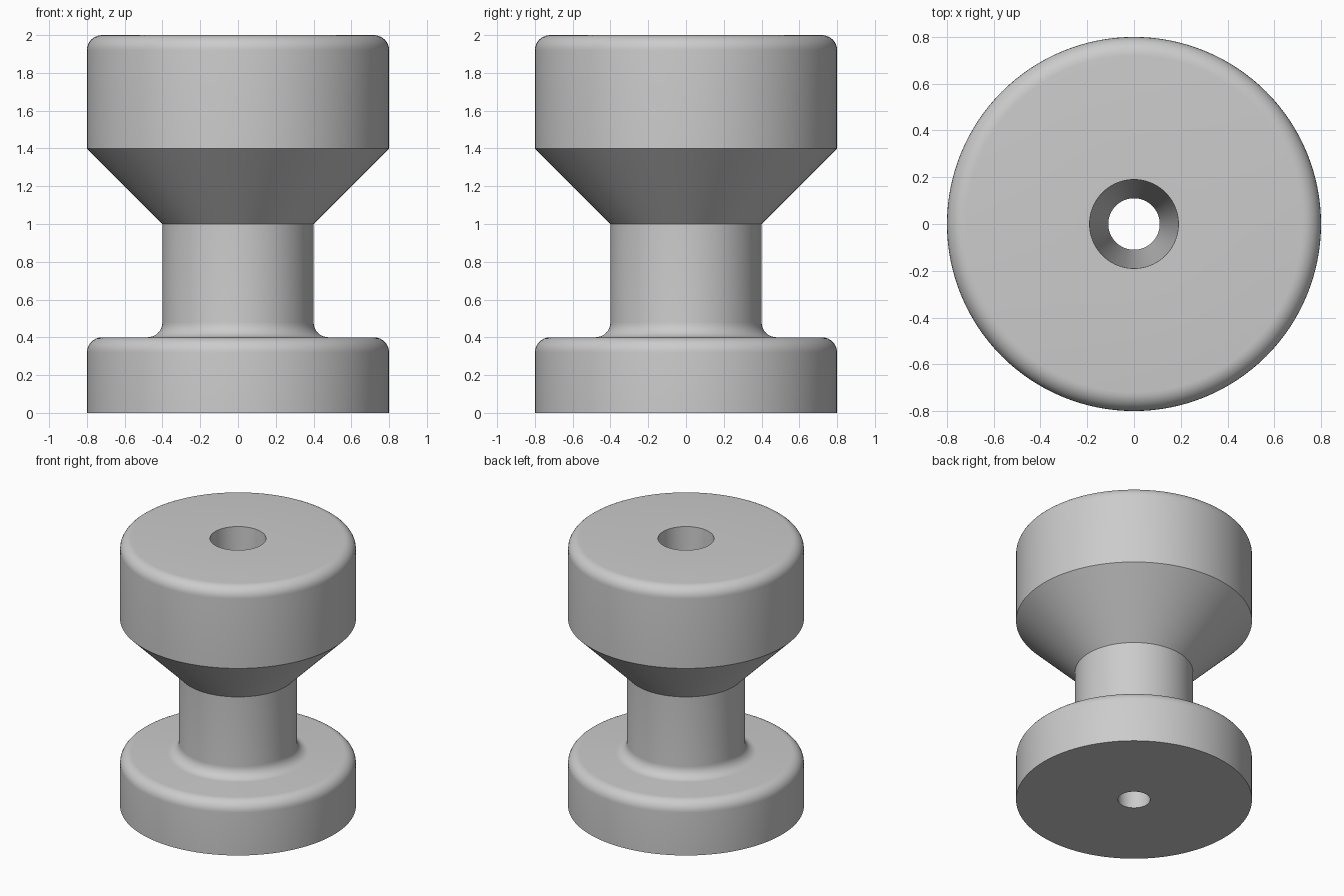
import bpy
import bmesh
from math import sin, cos, pi, radians

if "Cube" in bpy.data.objects:
    bpy.data.objects.remove(bpy.data.objects["Cube"])

SEGMENTS = 128


def arc(cx, cz, radius, start, end, steps=8):
    """Points of a circular arc in the radius/height plane, in degrees."""
    angles = [radians(start + (end - start) * i / steps) for i in range(steps + 1)]
    return [(cx + radius * cos(a), cz + radius * sin(a)) for a in angles]


def lathe(name, profile, material):
    """Spin a closed radius/height profile around the z axis."""
    bm = bmesh.new()
    rings = []
    for r, z in profile:
        rings.append([bm.verts.new((r * cos(2 * pi * i / SEGMENTS),
                                    r * sin(2 * pi * i / SEGMENTS), z))
                      for i in range(SEGMENTS)])
    for k, low in enumerate(rings):
        high = rings[(k + 1) % len(rings)]
        for i in range(SEGMENTS):
            j = (i + 1) % SEGMENTS
            bm.faces.new((low[i], low[j], high[j], high[i]))
    bmesh.ops.recalc_face_normals(bm, faces=bm.faces)
    mesh = bpy.data.meshes.new(name)
    bm.to_mesh(mesh)
    bm.free()
    mesh.materials.append(material)
    obj = bpy.data.objects.new(name, mesh)
    bpy.context.collection.objects.link(obj)
    bpy.ops.object.select_all(action="DESELECT")
    obj.select_set(True)
    bpy.context.view_layer.objects.active = obj
    bpy.ops.object.shade_smooth_by_angle(angle=radians(30))
    return obj


# Plain grey
grey = bpy.data.materials.new("light_grey")
grey.use_nodes = True
colour = (0.6, 0.6, 0.6, 1)
grey.diffuse_color = colour
grey.node_tree.nodes["Principled BSDF"].inputs["Base Color"].default_value = colour

OUTER, NECK, ROUND = 0.8, 0.4, 0.08

# Base disc with rounded rim
profile = [(0.11, 0), (OUTER, 0)]
profile += arc(OUTER - ROUND, 0.4 - ROUND, ROUND, 0, 90)
# Fillet into the neck, then the flared underside of the head
profile += arc(NECK + ROUND, 0.4 + ROUND, ROUND, 270, 180)
profile += [(NECK, 1), (OUTER, 1.4)]
# Head with rounded rim, closing down the tapered bore
profile += arc(OUTER - ROUND, 2 - ROUND, ROUND, 0, 90)
profile += [(0.19, 2)]

lathe("knob_body", profile, grey)
